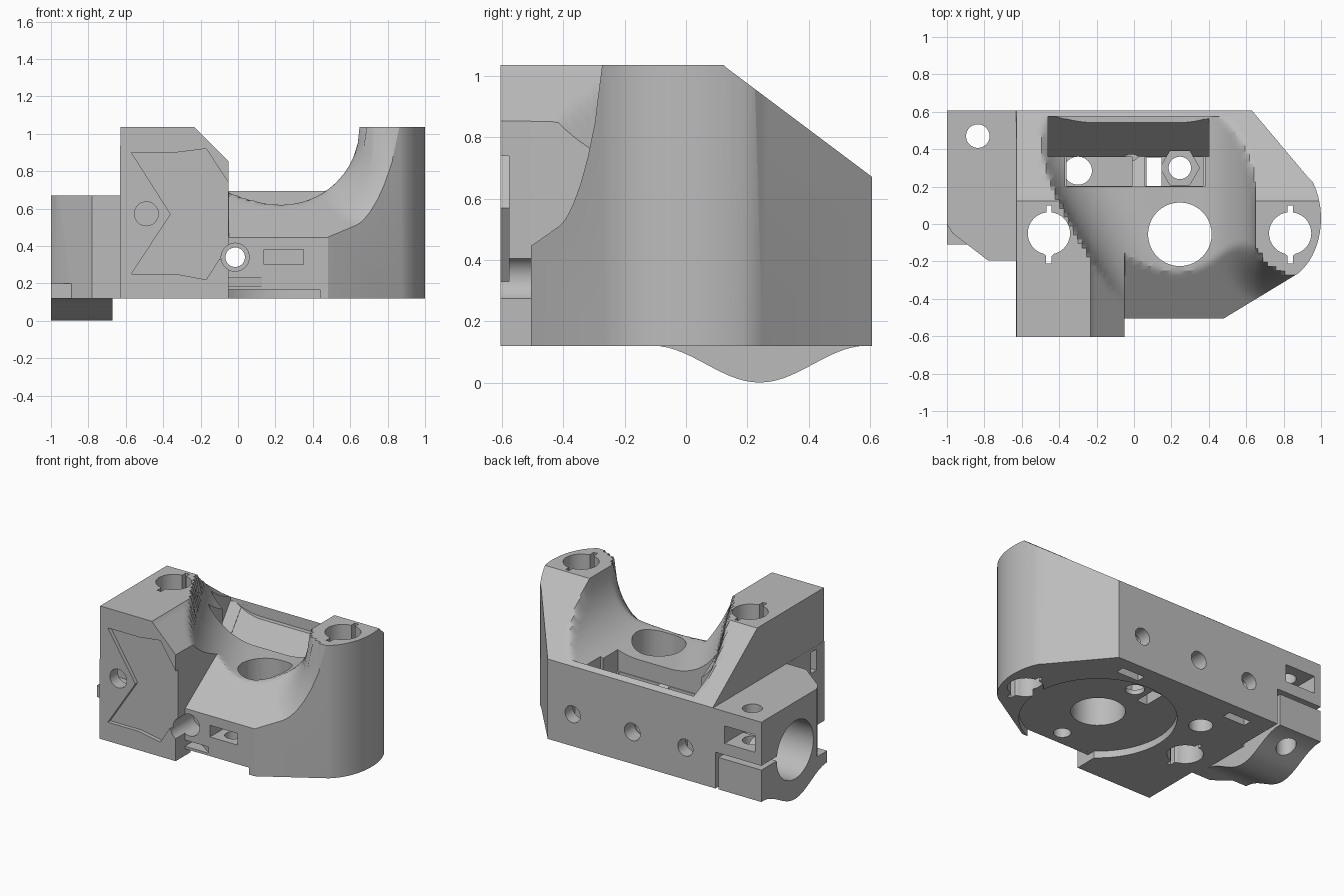
import bpy, bmesh, math
from mathutils import Matrix, Vector

if "Cube" in bpy.data.objects:
    bpy.data.objects.remove(bpy.data.objects["Cube"])

grey = bpy.data.materials.new("plain grey plastic")
grey.use_nodes = True
grey.diffuse_color = (0.5, 0.5, 0.5, 1)
grey.node_tree.nodes["Principled BSDF"].inputs["Base Color"].default_value = (0.5, 0.5, 0.5, 1)


def make(name, bm):
    bmesh.ops.recalc_face_normals(bm, faces=bm.faces)
    mesh = bpy.data.meshes.new(name)
    bm.to_mesh(mesh)
    bm.free()
    mesh.materials.append(grey)
    obj = bpy.data.objects.new(name, mesh)
    bpy.context.collection.objects.link(obj)
    return obj


def prism(name, points, lo, hi, axis="z"):
    """Extrude a 2D outline: z uses (x, y), y uses (x, z), x uses (y, z)."""
    place = {"z": lambda a, b, h: (a, b, h),
             "y": lambda a, b, h: (a, h, b),
             "x": lambda a, b, h: (h, a, b)}[axis]
    bm = bmesh.new()
    low = [bm.verts.new(place(a, b, lo)) for a, b in points]
    high = [bm.verts.new(place(a, b, hi)) for a, b in points]
    bm.faces.new(low)
    bm.faces.new(high)
    n = len(points)
    for i in range(n):
        j = (i + 1) % n
        bm.faces.new((low[i], low[j], high[j], high[i]))
    return make(name, bm)


def circle(a, b, r, n=40):
    return [(a + r * math.cos(math.tau * i / n), b + r * math.sin(math.tau * i / n)) for i in range(n)]


def box(x0, x1, y0, y1, z0, z1):
    return prism("cutter", [(x0, y0), (x1, y0), (x1, y1), (x0, y1)], z0, z1)


def hole(a, b, r, lo, hi, axis="z", n=40):
    return prism("cutter", circle(a, b, r, n), lo, hi, axis)


def boolean(target, tool, operation="DIFFERENCE"):
    tool.hide_render = True
    mod = target.modifiers.new("cut", "BOOLEAN")
    mod.operation, mod.object, mod.solver = operation, tool, "EXACT"
    bpy.context.view_layer.objects.active = target
    bpy.ops.object.modifier_apply(modifier=mod.name)
    bpy.data.objects.remove(tool)


def fillet(t):
    t = min(max(t, 0), 1)
    return 1 - math.sqrt(1 - t * t)


TOP, FLOOR, BASE = 1.036, 0.62, 0.12


def height(x, y):
    """Top surface: two posts joined by a hollow saddle with a sloped front."""
    slope = TOP - max(0, y - 0.12) * 0.75
    if x < -0.63:
        return 0.67
    if y > 0.575:
        return slope
    left_axis = 0.15 - 0.55 * (y + 0.1)
    t = max((x - 0.23) / 0.42, (left_axis - x) / 0.42)
    saddle = FLOOR + (TOP - FLOOR) * fillet(t)
    if x < -0.05:
        front = TOP - (x + 0.235)
    else:
        ramp = min(0.45 + 0.7 * (y + 0.5), TOP)
        gap = math.hypot(x - 0.85, min(y + 0.07, 0)) - 0.21
        front = ramp + (TOP - ramp) * fillet(1 - gap / 0.2)
    z = min(slope, saddle, front)
    return z if z < TOP - 0.0005 else TOP + 0.004


def lines(lo, hi, step, extra):
    n = round((hi - lo) / step)
    return sorted({round(lo + (hi - lo) * i / n, 4) for i in range(n + 1)} | set(extra))


def surface_cutter():
    xs = lines(-1.1, 1.1, 0.0241, (-0.631, -0.629, -0.051, -0.049, -0.235, 0.65))
    ys = lines(-0.7, 0.7, 0.0237, (-0.5, 0.12, 0.574, 0.576))
    bm = bmesh.new()
    low = [[bm.verts.new((x, y, height(x, y))) for y in ys] for x in xs]
    for i in range(len(xs) - 1):
        for j in range(len(ys) - 1):
            bm.faces.new((low[i][j], low[i + 1][j], low[i + 1][j + 1], low[i][j + 1]))
    rim = [e for e in bm.edges if e.is_boundary]
    walls = bmesh.ops.extrude_edge_only(bm, edges=rim)["geom"]
    for v in walls:
        if isinstance(v, bmesh.types.BMVert):
            v.co.z = 1.4
    bmesh.ops.holes_fill(bm, edges=[e for e in bm.edges if e.is_boundary], sides=0)
    return make("cutter", bm)


# Main body outline with the rounded right post
plan = [(-1, 0.607), (-1, 0), (-0.97, -0.05), (-0.78, -0.195), (-0.632, -0.195),
        (-0.632, -0.605), (-0.052, -0.605), (-0.052, -0.505), (0.48, -0.505)]
for i in range(13):
    a = math.radians(-60 + 95 * i / 12)
    plan.append((0.755 + 0.245 * math.cos(a), 0.03 + 0.34 * math.sin(a)))
plan += [(0.93, 0.25), (0.63, 0.607)]
body = prism("bracket_body", plan, BASE, TOP)
boolean(body, surface_cutter())

# Bulge below the horizontal rod socket
ys = [-0.11 + 0.7 * i / 28 for i in range(29)]
bulge = [(y, 0.0605 - 0.06 * math.cos(math.pi * (y - 0.24) / 0.35)) for y in ys]
bulge = [(y, z) for y, z in bulge if y < 0.6]
boolean(body, prism("bulge", [(-0.11, 0.2)] + bulge + [(0.59, 0.2)], -1, -0.67, "x"), "UNION")

# Horizontal rod socket, clamp slits, clamp screw and its nut pocket
cuts = [hole(0.24, 0.34, 0.2, -1.1, -0.5, "x"),
        box(-1.1, -0.65, 0.3, 0.7, 0.34, 0.37),
        box(-0.672, -0.65, 0.26, 0.7, -0.1, 0.36),
        hole(-0.835, 0.47, 0.063, -0.1, 0.8),
        box(-0.95, -0.72, 0.38, 0.7, 0.45, 0.57)]

# Vertical rod sockets with key notches
for x in (-0.455, 0.835):
    cuts += [hole(x, -0.05, 0.113, 0, 1.2),
             box(x - 0.014, x + 0.014, -0.05, 0.1, 0.01, 1.21),
             prism("cutter", [(x - 0.075, -0.12), (x - 0.015, -0.17), (x - 0.015, -0.21),
                              (x + 0.015, -0.21), (x + 0.015, -0.17), (x + 0.075, -0.12)], 0.02, 1.22)]

# Motor shaft opening, motor recess and motor screws
cuts += [hole(0.245, -0.055, 0.49, 0, 0.168, n=64),
         box(-0.051, 0.43, -0.55, -0.3, 0.01, 0.167),
         hole(0.245, -0.055, 0.17, 0.02, 1.2),
         hole(0.245, -0.4, 0.055, 0.02, 0.42),
         hole(0.245, 0.3, 0.06, 0.02, 0.5),
         box(0.14, 0.35, -0.6, -0.3, 0.3, 0.38)]

# Rear pocket with sloped back wall, rib, nut trap and floor openings
cuts += [prism("cutter", [(0.2, 0.95), (0.2, 0.5), (0.36, 0.375), (0.575, 0.665), (0.575, 0.95)],
               -0.37, 0.38, "x"),
         prism("cutter", [(0.36, 0.96), (0.36, 0.38), (0.574, 0.668), (0.574, 0.96)], -0.46, 0.4, "x"),
         box(-0.36, -0.012, 0.202, 0.358, 0.21, 0.7),
         box(0.06, 0.37, 0.202, 0.358, 0.3, 0.7),
         hole(0.245, 0.3, 0.105, 0.2, 0.6, n=6),
         box(0.068, 0.148, 0.204, 0.356, 0, 0.5),
         hole(-0.3, 0.285, 0.075, 0, 0.4)]

# Rear screws with nut slots, and the long screw running through
for x in (0.44, -0.42):
    cuts += [hole(x, 0.34, 0.058, 0.4, 0.7, "y"),
             box(x - 0.085, x + 0.085, 0.46, 0.52, 0, 0.43)]
cuts += [hole(-0.015, 0.34, 0.052, -0.7, 0.7, "y"),
         hole(-0.015, 0.34, 0.075, -0.7, -0.36, "y"),
         hole(-0.015, 0.34, 0.06, 0.5, 0.7, "y"),
         prism("cutter", [(-0.051, -0.6), (0.13, -0.6), (0.13, -0.5), (-0.051, -0.38)], 0.185, 0.228)]

# Front recess, its screw and the side nut slot
recess = [(-0.57, 0.9), (-0.36, 0.57), (-0.57, 0.25), (-0.33, 0.25), (-0.17, 0.22),
          (-0.1, 0.33), (0, 0.33), (0, 0.66), (-0.17, 0.92), (-0.33, 0.9)]
cuts += [prism("cutter", recess, -0.7, -0.578, "y"),
         hole(-0.49, 0.572, 0.064, -0.7, -0.3, "y"),
         box(-0.7, -0.4, -0.52, -0.46, 0.5, 0.645)]

for cutter in cuts:
    boolean(body, cutter)

# Shading
bpy.ops.object.select_all(action="DESELECT")
body.select_set(True)
bpy.context.view_layer.objects.active = body
bpy.ops.object.shade_smooth_by_angle(angle=math.radians(28))
